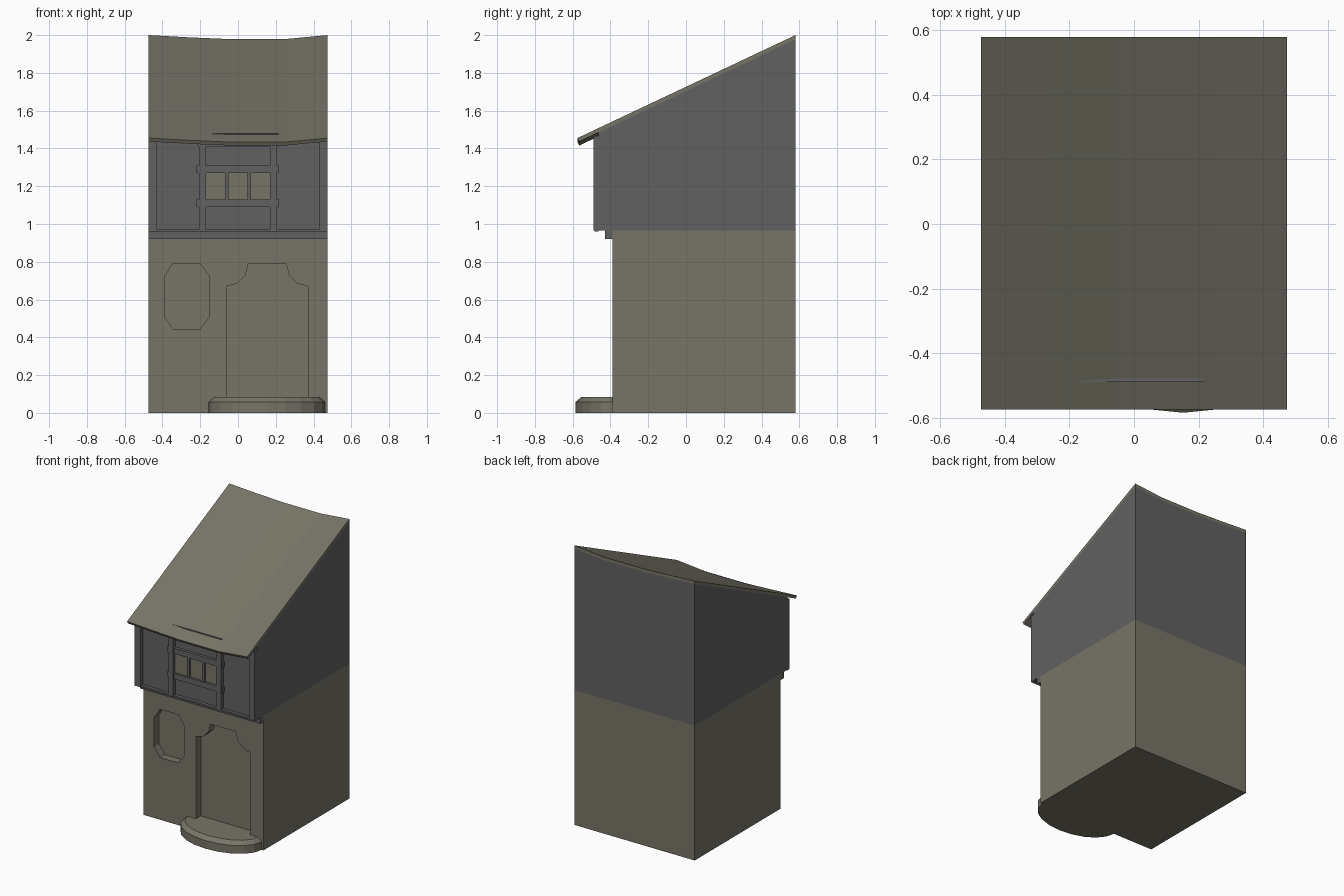
import bpy, bmesh, math

if "Cube" in bpy.data.objects:
    bpy.data.objects.remove(bpy.data.objects["Cube"])


def material(name, rgb):
    m = bpy.data.materials.new(name)
    m.diffuse_color = (*rgb, 1)
    m.use_nodes = True
    m.node_tree.nodes["Principled BSDF"].inputs["Base Color"].default_value = m.diffuse_color
    return m


TAN = material("tan_plaster", (0.185, 0.175, 0.135))
GREY = material("grey_timber", (0.120, 0.120, 0.123))


def loft(name, rings, mat):
    """Solid skinned through matching rings of points, capped at both ends."""
    bm = bmesh.new()
    vs = [[bm.verts.new(p) for p in ring] for ring in rings]
    n = len(vs[0])
    for a, b in zip(vs, vs[1:]):
        for i in range(n):
            j = (i + 1) % n
            bm.faces.new((a[i], a[j], b[j], b[i]))
    bm.faces.new(vs[0])
    bm.faces.new(vs[-1])
    bmesh.ops.recalc_face_normals(bm, faces=bm.faces)
    me = bpy.data.meshes.new(name)
    bm.to_mesh(me)
    bm.free()
    me.materials.append(mat)
    ob = bpy.data.objects.new(name, me)
    bpy.context.collection.objects.link(ob)
    return ob


def box(name, x0, x1, y0, y1, z0, z1, mat):
    return loft(name, [[(x0, y0, z), (x1, y0, z), (x1, y1, z), (x0, y1, z)]
                       for z in (z0, z1)], mat)


def front_prism(name, outline, y0, y1, mat):
    return loft(name, [[(x, y, z) for x, z in outline] for y in (y0, y1)], mat)


def cut(target, cutter):
    mod = target.modifiers.new("recess", 'BOOLEAN')
    mod.operation = 'DIFFERENCE'
    mod.solver = 'EXACT'
    mod.object = cutter
    bpy.context.view_layer.objects.active = target
    bpy.ops.object.modifier_apply(modifier=mod.name)
    bpy.data.objects.remove(cutter, do_unlink=True)


# ground floor with recessed door and octagonal window
W, BACK, FRONT = 0.475, 0.58, -0.39
ground = box("ground_floor", -W, W, FRONT, BACK, 0, 0.965, TAN)
octagon = [(-0.39, 0.51), (-0.345, 0.445), (-0.2, 0.445), (-0.15, 0.51),
           (-0.15, 0.72), (-0.2, 0.79), (-0.345, 0.79), (-0.39, 0.72)]
cut(ground, front_prism("window_cutter", octagon, FRONT - 0.1, FRONT + 0.055, TAN))
half = [(0.215, 0.06), (0.215, 0.67), (0.16, 0.685), (0.115, 0.73), (0.1, 0.79)]
door = [(0.155 + x, z) for x, z in half] + [(0.155 - x, z) for x, z in reversed(half)]
cut(ground, front_prism("door_cutter", door, FRONT - 0.1, FRONT + 0.055, TAN))


# rounded doorstep with bevelled rim
def step_ring(inset, z):
    arc = [(0.153 + (0.308 - inset) * math.cos(t),
            FRONT - (0.195 - inset) * math.sin(t), z)
           for t in (math.pi * i / 10 for i in range(11))]
    return arc + [(arc[-1][0], FRONT + 0.02, z), (arc[0][0], FRONT + 0.02, z)]


loft("doorstep", [step_ring(0, 0), step_ring(0, 0.058), step_ring(0.03, 0.083)], TAN)
box("door_threshold", -0.06, 0.37, FRONT, FRONT + 0.056, 0.05, 0.083, TAN)

# sagging roof and the upper storey that follows it
STATIONS = [(-W, 0), (-0.26, -0.012), (-0.05, -0.021), (0.25, -0.021), (W, 0)]
SLOPE = 0.472


def roof_z(y):
    return 1.455 + (y + 0.575) * SLOPE


def sagging(name, profile, mat):
    return loft(name, [[(x, y, z + dz * s) for y, z, s in profile]
                       for x, dz in STATIONS], mat)


T = 0.023
sagging("roof", [(-0.575, roof_z(-0.575), 1), (0.58, roof_z(0.58), 1),
                 (0.58, roof_z(0.58) - T, 1), (-0.565, roof_z(-0.565) - T, 1)], TAN)
PANEL = -0.462
sagging("upper_storey", [(PANEL, 0.965, 0), (BACK, 0.965, 0),
                         (BACK, roof_z(BACK) - T, 1),
                         (PANEL, roof_z(PANEL) - T, 1)], GREY)

# timber framing on the upper front
POST = -0.49
for side, s in (("left", -1), ("right", 1)):
    a, b = sorted((s * 0.43, s * W))
    box("corner_post_" + side, a, b, POST, PANEL, 0.965, 1.465, GREY)
    a, b = sorted((s * 0.17, s * 0.207))
    box("window_post_" + side, a, b, POST, PANEL, 0.965, 1.45, GREY)
    a, b = sorted((s * 0.05, s * 0.07))
    box("mullion_" + side, a, b, -0.478, PANEL, 1.12, 1.28, GREY)
for name, z in (("upper_rail", 1.29), ("lower_rail", 1.11)):
    box(name, -0.22, 0.217, -0.483, PANEL, z - 0.02, z + 0.02, GREY)
box("top_rail", -0.215, 0.215, POST, PANEL, 1.41, 1.48, GREY)
box("sill_beam", -W, W, -0.43, FRONT, 0.92, 0.967, GREY)
box("overhang_ledge", -W, W, POST + 0.005, PANEL, 0.96, 0.972, GREY)

# three window panes
for i, (x0, x1) in enumerate(((-0.17, -0.07), (-0.05, 0.05), (0.07, 0.17))):
    box("pane_%d" % i, x0, x1, PANEL - 0.006, PANEL + 0.002, 1.13, 1.27, TAN)
